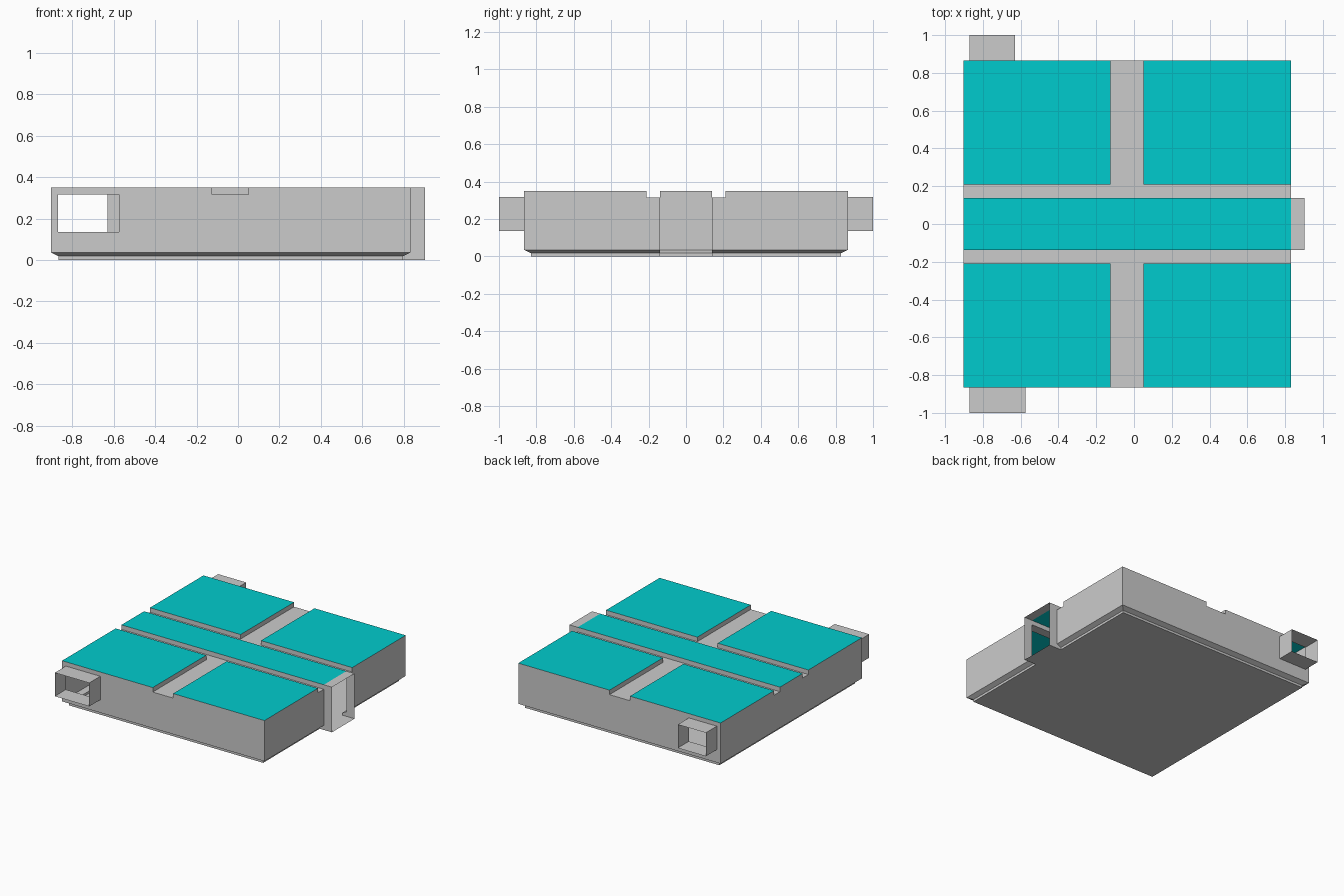
import bpy, bmesh

if "Cube" in bpy.data.objects:
    bpy.data.objects.remove(bpy.data.objects["Cube"])

X0, X1, X2, Y1 = -0.902, 0.832, 0.902, 0.865   # body ends, porch end, half depth
TOP, GROOVE, RIM, LIP = 0.35, 0.315, 0.035, 0.018
IN = 0.035                                     # inset of the base lip
STRIP, PAD = 0.138, 0.21                       # half width of centre strip, pad edge
GX0, GX1 = -0.125, 0.05                        # cross groove
H0, H1 = 0.135, 0.317                          # duct opening heights

cyan = bpy.data.materials.new("cyan_panel")
cyan.diffuse_color = (0.0, 0.60, 0.61, 1)
cyan.use_nodes = True
cyan.node_tree.nodes["Principled BSDF"].inputs["Base Color"].default_value = cyan.diffuse_color


def build(name, polys, mat=None):
    bm = bmesh.new()
    for p in polys:
        bm.faces.new([bm.verts.new(c) for c in p])
    bmesh.ops.remove_doubles(bm, verts=bm.verts, dist=1e-5)
    bmesh.ops.recalc_face_normals(bm, faces=bm.faces)
    # open sheets: point faces away from the body centre
    if sum(f.normal.dot(f.calc_center_median()) for f in bm.faces) < 0:
        bmesh.ops.reverse_faces(bm, faces=bm.faces)
    me = bpy.data.meshes.new(name)
    bm.to_mesh(me)
    bm.free()
    ob = bpy.data.objects.new(name, me)
    bpy.context.collection.objects.link(ob)
    if mat:
        me.materials.append(mat)
    return ob


def panel(name, us, vs, place, skip):
    """Wall made of grid cells, leaving out the cells listed in skip."""
    polys = []
    for i in range(len(us) - 1):
        for j in range(len(vs) - 1):
            if (i, j) not in skip:
                a, b, c, d = us[i], us[i + 1], vs[j], vs[j + 1]
                polys.append([place(a, c), place(b, c), place(b, d), place(a, d)])
    return build(name, polys)


def flat(x0, x1, y0, y1, z):
    return [(x0, y0, z), (x1, y0, z), (x1, y1, z), (x0, y1, z)]


def drop(a, b):
    """Groove side wall along the line a-b."""
    return [(*a, GROOVE), (*b, GROOVE), (*b, TOP), (*a, TOP)]


# coloured top panels
build("centre_strip", [flat(X0, X1, -STRIP, STRIP, TOP)], cyan)
for side, s in (("front", -1), ("back", 1)):
    for end, xa, xb in (("left", X0, GX0), ("right", GX1, X1)):
        y0, y1 = sorted((s * PAD, s * Y1))
        build(f"{side}_{end}_pad", [flat(xa, xb, y0, y1, TOP)], cyan)

    # grooves around the panels
    ya, yb, yc = s * STRIP, s * PAD, s * Y1
    build(f"{side}_grooves", [
        flat(X0, GX0, ya, yb, GROOVE), flat(GX0, GX1, ya, yb, GROOVE),
        flat(GX1, X1, ya, yb, GROOVE), flat(GX0, GX1, yb, yc, GROOVE),
        drop((X0, ya), (X1, ya)), drop((X0, yb), (GX0, yb)),
        drop((GX1, yb), (X1, yb)), drop((GX0, yb), (GX0, yc)),
        drop((GX1, yb), (GX1, yc))])

# front and back walls, each with an open duct
for side, s, hx in (("front", -1, -0.575), ("back", 1, -0.63)):
    dx, y, ye = -0.87, s * Y1, s * 1.0
    panel(f"{side}_wall", [X0, dx, hx, GX0, GX1, X1], [RIM, H0, GROOVE, TOP],
          lambda u, v: (u, y, v), {(1, 1), (3, 2)})
    ring = [(dx, H0), (hx, H0), (hx, H1), (dx, H1)]
    build(f"{side}_duct", [
        [(a[0], y, a[1]), (b[0], y, b[1]), (b[0], ye, b[1]), (a[0], ye, a[1])]
        for a, b in zip(ring, ring[1:] + ring[:1])])

# left and right walls; the right one has a doorway
ys, zs = [-Y1, -PAD, -STRIP, STRIP, PAD, Y1], [RIM, GROOVE, TOP]
notches = {(1, 1), (3, 1)}
panel("left_wall", ys, zs, lambda u, v: (X0, u, v), notches)
panel("right_wall", ys, zs, lambda u, v: (X1, u, v), notches | {(2, 0), (2, 1)})


# chamfered base lip, open at the doorway
def loop(d, z):
    return [(X1 - d, STRIP, z), (X1 - d, Y1 - d, z), (X0 + d, Y1 - d, z),
            (X0 + d, -Y1 + d, z), (X1 - d, -Y1 + d, z), (X1 - d, -STRIP, z)]


loops = [loop(0, RIM), loop(IN, LIP), loop(IN, 0)]
base = [[a[i], a[i + 1], b[i + 1], b[i]]
        for a, b in zip(loops, loops[1:]) for i in range(5)]
build("base", base + [loops[2]])

# doorway porch on the right
porch = [flat(X1, X2, -STRIP, STRIP, TOP), flat(X1 - IN, X2, -STRIP, STRIP, 0)]
for y in (-STRIP, STRIP):
    porch.append([(X2, y, 0), (X2, y, TOP), (X1, y, TOP),
                  (X1, y, RIM), (X1 - IN, y, LIP), (X1 - IN, y, 0)])
build("porch", porch)
